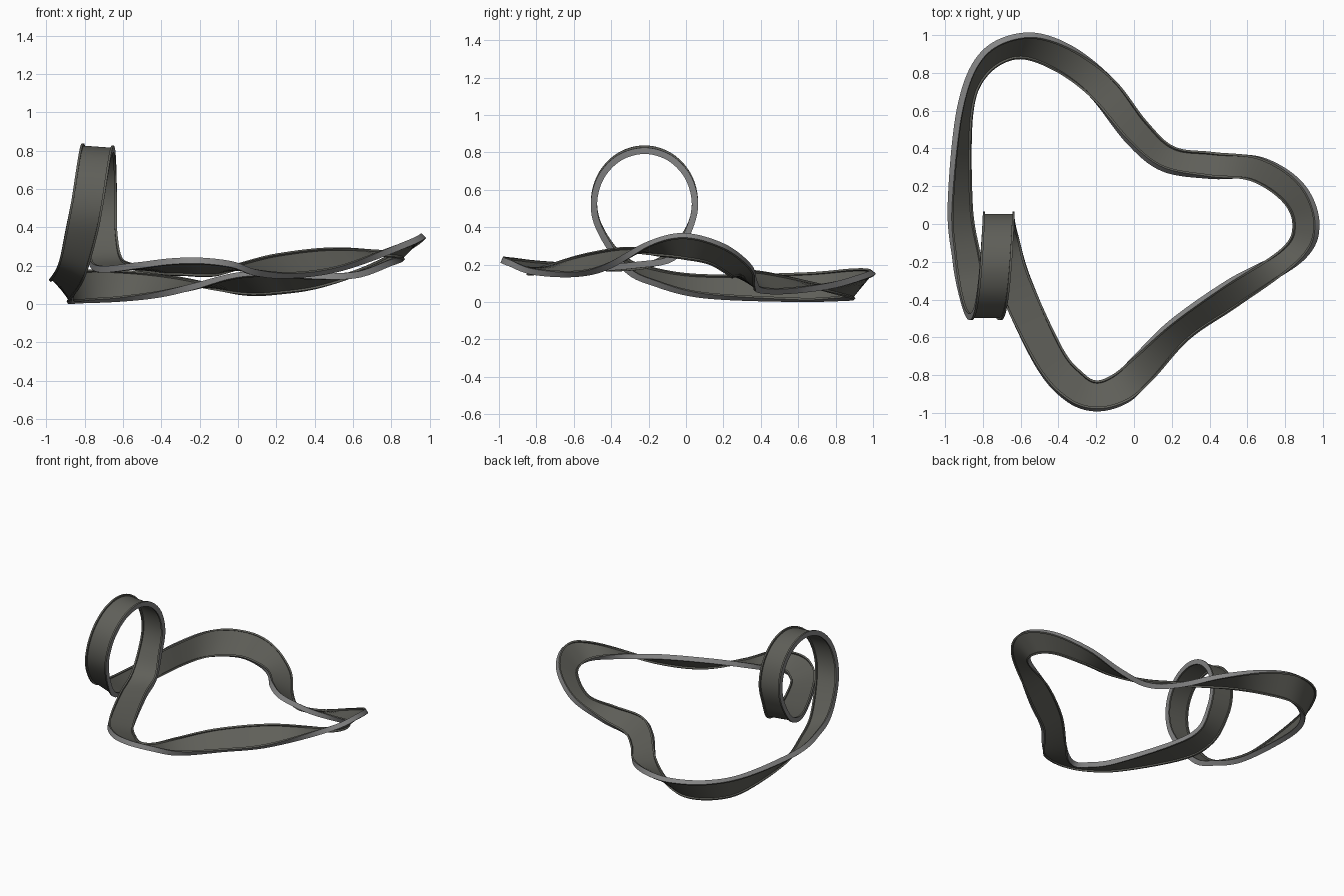
import bpy, bmesh, math
from mathutils import Vector

if "Cube" in bpy.data.objects:
    bpy.data.objects.remove(bpy.data.objects["Cube"])

def material(name, col):
    m = bpy.data.materials.new(name)
    m.diffuse_color = (*col, 1)
    m.use_nodes = True
    m.node_tree.nodes["Principled BSDF"].inputs["Base Color"].default_value = m.diffuse_color
    return m

dark = material("dark grey track", (0.115, 0.115, 0.10))
light = material("mid grey rim", (0.23, 0.23, 0.23))

# Stations along the banked circuit: outer edge xyz, inner edge xyz
circuit = [
    (-.78, -.12, .235, -.61, -.07, .24), (-.72, -.34, .185, -.55, -.28, .20),
    (-.52, -.75, .205, -.38, -.66, .17), (-.36, -.93, .225, -.275, -.79, .165),
    (-.20, -.985, .23, -.20, -.835, .16), (-.03, -.94, .21, -.11, -.80, .165),
    (.10, -.82, .165, .00, -.70, .20), (.29, -.60, .15, .20, -.515, .255),
    (.55, -.425, .19, .49, -.31, .285), (.89, -.19, .32, .79, -.13, .26),
    (.97, 0, .36, .85, 0, .24), (.89, .21, .30, .79, .125, .215),
    (.68, .35, .19, .62, .23, .155), (.42, .375, .10, .40, .245, .15),
    (.21, .40, .065, .15, .29, .165), (.06, .54, .06, -.03, .43, .15),
    (-.11, .77, .09, -.23, .67, .095), (-.35, .945, .14, -.42, .82, .05),
    (-.58, 1.0, .168, -.62, .885, .025), (-.80, .90, .175, -.79, .79, .015),
    (-.92, .62, .155, -.867, .58, .01), (-.975, .10, .14, -.865, .10, .035),
    (-.955, -.18, .175, -.82, -.16, .10), (-.93, -.34, .24, -.785, -.32, .18),
]
edges = [(Vector(s[:3]), Vector(s[3:])) for s in circuit]

# Vertical loop, drifting sideways as it climbs
for i in range(9):
    u = i / 8
    t = math.radians(-30 + 240 * u)
    x = -.715 - .10 * (1 - u) ** 2.5
    y, z = -.222 - .27 * math.cos(t), .53 + .288 * math.sin(t)
    edges.append((Vector((x - .084, y, z + .006)), Vector((x + .084, y, z - .006))))

def spline(pts, steps):
    """Closed Catmull-Rom curve."""
    n, out = len(pts), []
    for i in range(n):
        a, b, c, d = (pts[(i + k) % n] for k in (-1, 0, 1, 2))
        for j in range(steps):
            t = j / steps
            out.append(.5 * (2 * b + (c - a) * t + (2 * a - 5 * b + 4 * c - d) * t * t
                             + (3 * b - a - 3 * c + d) * t ** 3))
    return out

outer = spline([e[0] for e in edges], 10)
inner = spline([e[1] for e in edges], 10)
count = len(outer)

# H-shaped section: thin bed with a raised lip at each edge
H, W, R = .017, .006, .012
bm = bmesh.new()
rings = []
for i in range(count):
    o, n = outer[i], inner[i]
    nxt, prv = (i + 1) % count, i - 1
    tangent = (outer[nxt] + inner[nxt]) - (outer[prv] + inner[prv])
    across = (n - o).normalized()
    up = across.cross(tangent).normalized()
    w = (n - o).length
    section = [(0, -H), (R, -H), (R, -W), (w - R, -W), (w - R, -H), (w, -H),
               (w, H), (w - R, H), (w - R, W), (R, W), (R, H), (0, H)]
    rings.append([bm.verts.new(o + across * s + up * h) for s, h in section])

for i in range(count):
    a, b = rings[i], rings[(i + 1) % count]
    for k in range(12):
        m = (k + 1) % 12
        f = bm.faces.new((a[k], a[m], b[m], b[k]))
        f.material_index = 1 if k in (5, 11) else 0   # side rims
bmesh.ops.recalc_face_normals(bm, faces=bm.faces)

# Stand on the floor
low = min(v.co.z for v in bm.verts)
bmesh.ops.translate(bm, verts=bm.verts, vec=(0, 0, -low))

mesh = bpy.data.meshes.new("looping_track")
bm.to_mesh(mesh)
bm.free()
track = bpy.data.objects.new("looping_track", mesh)
bpy.context.collection.objects.link(track)
mesh.materials.append(dark)
mesh.materials.append(light)
bpy.context.view_layer.objects.active = track
track.select_set(True)
bpy.ops.object.shade_smooth_by_angle(angle=math.radians(35))
